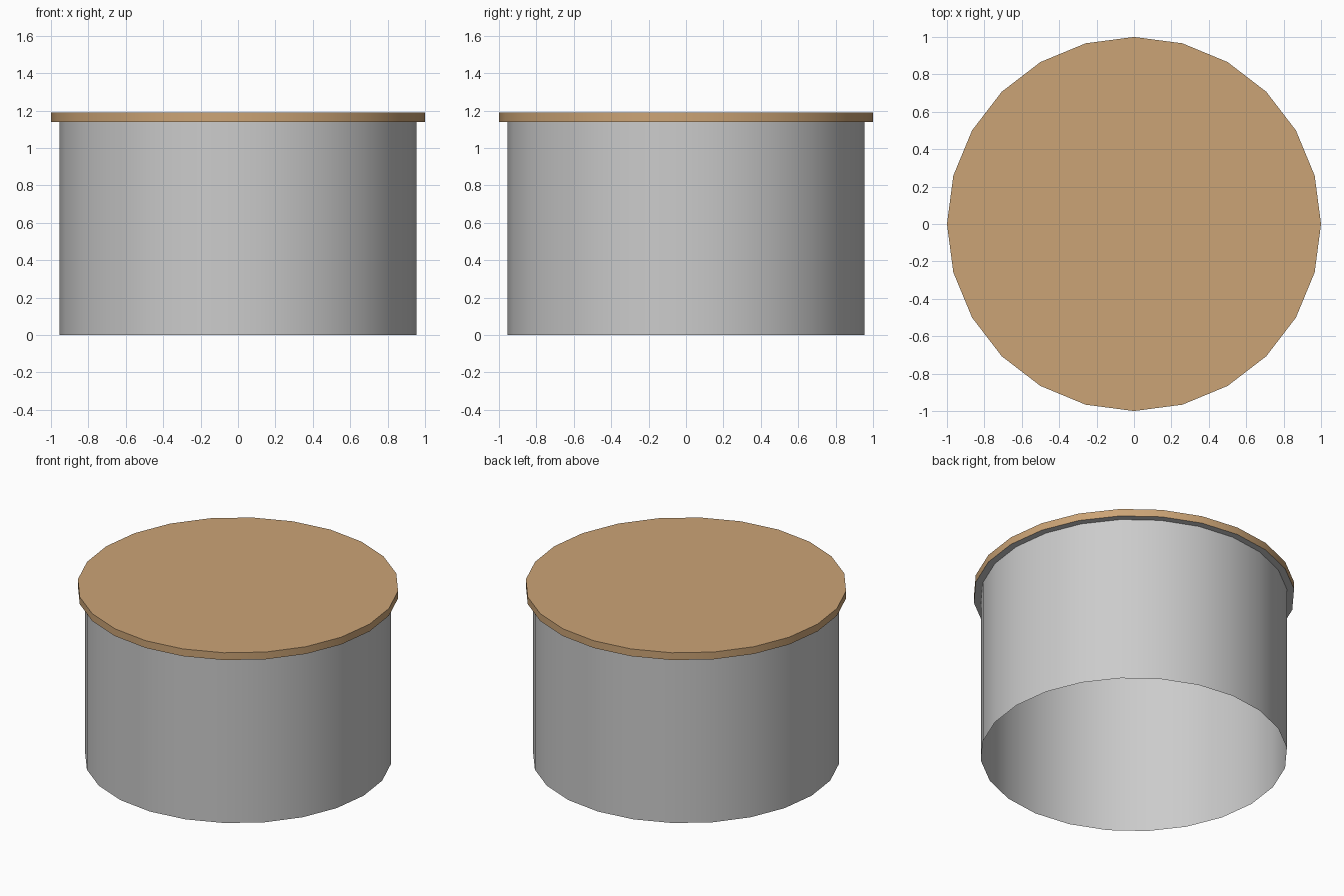
import bpy, bmesh, math

if "Cube" in bpy.data.objects:
    bpy.data.objects.remove(bpy.data.objects["Cube"])

SIDES = 24


def lathe(name, profile, cap=False, color=None):
    """Revolve a (radius, z) profile running top to bottom; optionally cap the top."""
    bm = bmesh.new()
    rings = []
    for r, z in profile:
        rings.append([bm.verts.new((r * math.cos(2 * math.pi * i / SIDES),
                                    r * math.sin(2 * math.pi * i / SIDES), z))
                      for i in range(SIDES)])
    for up, low in zip(rings, rings[1:]):
        for i in range(SIDES):
            j = (i + 1) % SIDES
            bm.faces.new((up[i], low[i], low[j], up[j]))
    if cap:
        bm.faces.new(rings[0])
    mesh = bpy.data.meshes.new(name)
    bm.to_mesh(mesh)
    bm.free()
    obj = bpy.data.objects.new(name, mesh)
    bpy.context.collection.objects.link(obj)
    if color:
        mat = bpy.data.materials.new(name + "_colour")
        mat.diffuse_color = color
        mat.use_nodes = True
        mat.node_tree.nodes["Principled BSDF"].inputs["Base Color"].default_value = mat.diffuse_color
        mesh.materials.append(mat)
    bpy.ops.object.select_all(action='DESELECT')
    obj.select_set(True)
    bpy.context.view_layer.objects.active = obj
    bpy.ops.object.shade_smooth_by_angle(angle=math.radians(30))
    return obj


# Tan disc top with its thin rim
lathe("table_top", [(1.0, 1.19), (1.0, 1.14)], cap=True, color=(0.60, 0.37, 0.18, 1))

# Grey underside lip and hollow drum wall, open at the bottom
lathe("drum_wall", [(1.0, 1.14), (0.955, 1.14), (0.955, 0.0)])
